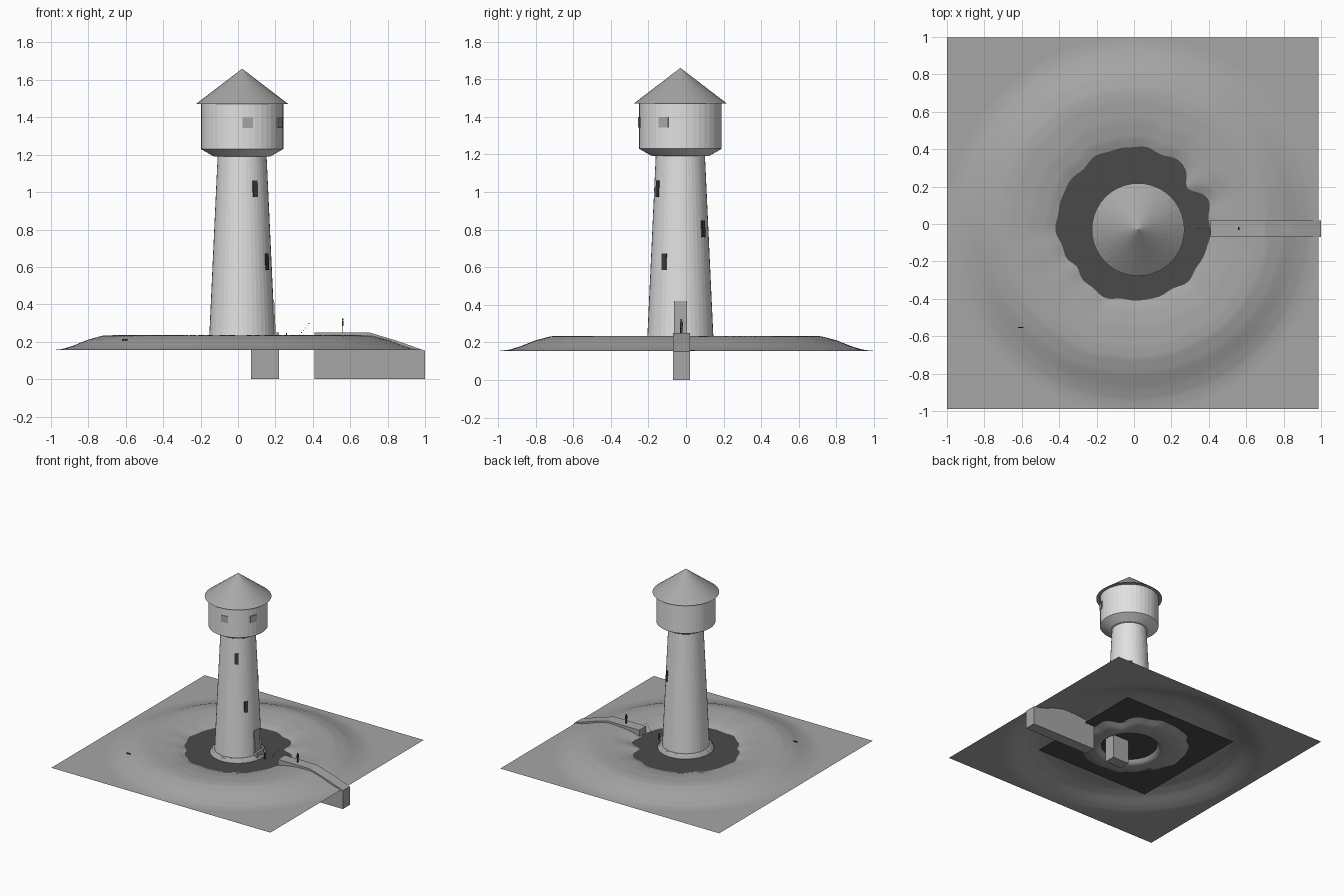
import bpy, bmesh, math
from mathutils import Matrix, Vector

if "Cube" in bpy.data.objects:
    bpy.data.objects.remove(bpy.data.objects["Cube"])

CX, CY = 0.022, -0.03          # tower axis
SIDES = 40


def material(name, v):
    m = bpy.data.materials.new(name)
    m.diffuse_color = (v, v, v, 1)
    m.use_nodes = True
    m.node_tree.nodes["Principled BSDF"].inputs["Base Color"].default_value = m.diffuse_color
    return m


WALL = material("pale plaster", 0.75)
STONE = material("mid grey stone", 0.39)
EARTH = material("grey earth", 0.38)
WATER = material("dark water", 0.068)
DARK = material("dark opening", 0.045)


def finish(name, bm, mat, smooth=None):
    me = bpy.data.meshes.new(name)
    bm.to_mesh(me)
    bm.free()
    me.materials.append(mat)
    ob = bpy.data.objects.new(name, me)
    bpy.context.collection.objects.link(ob)
    if smooth:
        bpy.ops.object.select_all(action='DESELECT')
        ob.select_set(True)
        bpy.context.view_layer.objects.active = ob
        bpy.ops.object.shade_smooth_by_angle(angle=math.radians(smooth))
    return ob


def lathe(name, profile, mat):
    """Revolve (radius, z) points around the tower axis."""
    bm = bmesh.new()
    rings = []
    for r, z in profile:
        n = SIDES if r > 0 else 1
        rings.append([bm.verts.new((CX + r * math.cos(2 * math.pi * i / SIDES),
                                    CY + r * math.sin(2 * math.pi * i / SIDES), z))
                      for i in range(n)])
    for a, b in zip(rings, rings[1:]):
        for i in range(SIDES):
            j = (i + 1) % SIDES
            if len(b) == 1:
                bm.faces.new((a[i], a[j], b[0]))
            elif len(a) == 1:
                bm.faces.new((a[0], b[j], b[i]))
            else:
                bm.faces.new((a[i], a[j], b[j], b[i]))
    bmesh.ops.recalc_face_normals(bm, faces=bm.faces)
    return finish(name, bm, mat)


def box(name, centre, size, mat, rot=Matrix()):
    bm = bmesh.new()
    bmesh.ops.create_cube(bm, size=1)
    bm.transform(Matrix.Translation(centre) @ rot @ Matrix.Diagonal((*size, 1)))
    return finish(name, bm, mat)


def extrude_y(name, outline, y0, y1, mat):
    bm = bmesh.new()
    f = bm.faces.new([bm.verts.new((x, y0, z)) for x, z in outline])
    g = bmesh.ops.extrude_face_region(bm, geom=[f])
    bmesh.ops.translate(bm, vec=(0, y1 - y0, 0),
                        verts=[v for v in g["geom"] if isinstance(v, bmesh.types.BMVert)])
    bmesh.ops.recalc_face_normals(bm, faces=bm.faces)
    return finish(name, bm, mat)


def wall_plate(name, angle, z, width, height, mat, radius, lean=0.0):
    """Thin plate lying against the round wall."""
    a = math.radians(angle)
    rot = Matrix.Rotation(a, 4, 'Z') @ Matrix.Rotation(-lean, 4, 'Y')
    centre = Vector((CX + radius * math.cos(a), CY + radius * math.sin(a), z))
    return box(name, centre, (0.009, width, height), mat, rot)


# Ground: square height field with a round bank, a moat and a tower island
BANK = [(0.28, .162), (0.35, .172), (0.41, .196), (0.46, .213), (0.55, .228),
        (0.66, .235), (0.72, .232), (0.80, .211), (0.88, .179), (0.94, .161), (0.99, .155)]
ISLAND = [(0.17, .224), (0.195, .222), (0.225, .170), (0.25, .162)]


def interp(table, r):
    if r <= table[0][0]:
        return table[0][1]
    for (r0, z0), (r1, z1) in zip(table, table[1:]):
        if r <= r1:
            return z0 + (z1 - z0) * (r - r0) / (r1 - r0)
    return table[-1][1]


def height(x, y):
    d = math.hypot(x - CX, y - CY)
    if d < 0.25:
        return interp(ISLAND, d)
    r, a = math.hypot(x, y), math.atan2(y, x)
    wave = math.sin(11 * a + 1) + 0.7 * math.sin(17 * a) + 0.6 * math.sin(5 * a + 2)
    notch = 0.07 * math.exp(-((a - 0.6) / 0.16) ** 2) + 0.03 * math.exp(-((a + 2.5) / 0.15) ** 2)
    fade = max(0.0, 1 - abs(r - 0.5) / 0.4)
    z = interp(BANK, r + 0.007 * wave * fade + notch * max(0.0, 1 - abs(r - 0.36) / 0.3))
    return min(z, 0.236)


bm = bmesh.new()
bmesh.ops.create_grid(bm, x_segments=130, y_segments=130, size=1)
for v in bm.verts:
    v.co.x = v.co.x * 0.9935 - 0.0065
    v.co.y = v.co.y * 0.9935 + 0.0035
    v.co.z = height(v.co.x, v.co.y)
finish("ground", bm, EARTH, 40)

# Moat water sheet
bm = bmesh.new()
bmesh.ops.create_grid(bm, x_segments=1, y_segments=1, size=0.52)
bm.transform(Matrix.Translation((-0.02, 0, 0.196)))
finish("moat_water", bm, WATER)

# Tower shaft, lookout head and roof
R0, Z0, R1, Z1 = 0.177, 0.20, 0.131, 1.19
lathe("tower_shaft", [(R0, Z0), (R1, Z1)], WALL)
lathe("lookout_head", [(R1, 1.19), (0.15, 1.19), (0.22, 1.23), (0.22, 1.475)], WALL)
lathe("roof", [(0.20, 1.47), (0.248, 1.47), (0, 1.66)], STONE)


def shaft_radius(z):
    return R0 + (R1 - R0) * (z - Z0) / (Z1 - Z0)


LEAN = math.atan((R0 - R1) / (Z1 - Z0))

# Openings
for i, (angle, z) in enumerate([(-33, 0.628), (54, 0.803), (-60, 1.018)]):
    wall_plate(f"arrow_slit_{i}", angle, z, 0.029, 0.088, DARK, shaft_radius(z), LEAN)
for i, angle in enumerate([-82, -24]):
    wall_plate(f"head_window_{i}", angle, 1.372, 0.056, 0.056, STONE, 0.219)
wall_plate("door", 0, 0.335, 0.068, 0.17, STONE, shaft_radius(0.335), LEAN)

# Threshold pier and ramped causeway
extrude_y("door_pier", [(0.07, 0), (0.22, 0), (0.22, 0.25), (0.07, 0.25)], -0.07, 0.02, STONE)
extrude_y("causeway", [(0.41, 0), (1, 0), (1, 0.152), (0.85, 0.205), (0.70, 0.25), (0.41, 0.25)],
          -0.07, 0.02, STONE)

# Tiny figure on the causeway
for s in (-1, 1):
    box(f"figure_leg_{s}", (0.56, -0.025 + s * 0.004, 0.267), (0.004, 0.004, 0.034), DARK)
box("figure_body", (0.56, -0.025, 0.297), (0.008, 0.016, 0.028), DARK)
box("figure_head", (0.56, -0.025, 0.318), (0.009, 0.009, 0.011), DARK)

# Small animal on the bank and a few links of the lifted chain
box("animal_body", (-0.605, -0.553, height(-0.605, -0.553) + 0.008), (0.03, 0.007, 0.008), DARK)
for i in range(6):
    t = i / 5
    box(f"chain_link_{i}", (0.33 + 0.05 * t, -0.025, 0.237 + 0.06 * t), (0.004, 0.004, 0.004), DARK)
box("mooring_post", (0.26, -0.025, 0.222), (0.006, 0.006, 0.05), DARK)
